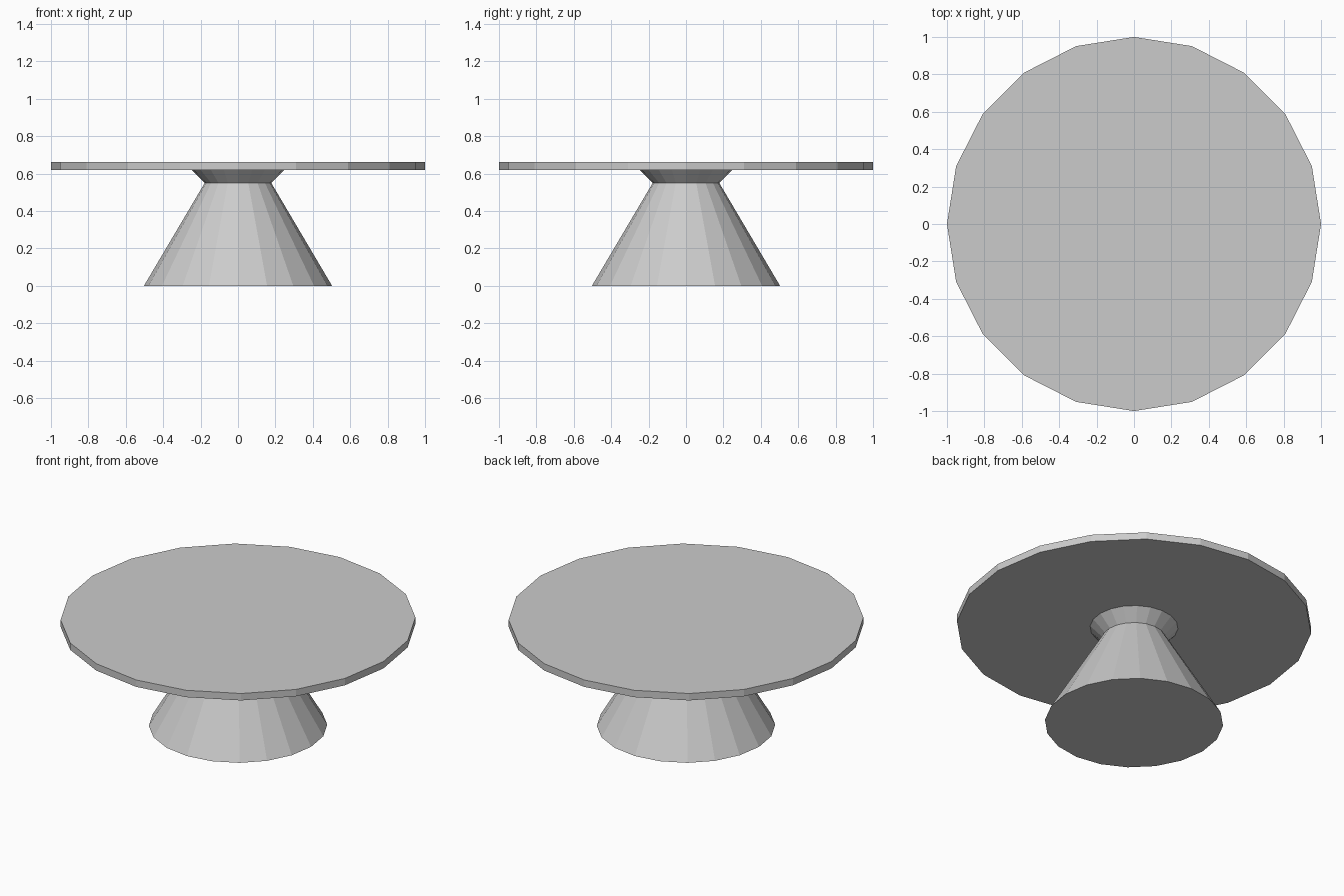
import bpy, bmesh
from math import cos, sin, tau

if "Cube" in bpy.data.objects:
    bpy.data.objects.remove(bpy.data.objects["Cube"])

SIDES = 20


def lathe(name, profile):
    """Closed solid from (radius, z) rings, listed bottom to top."""
    bm = bmesh.new()
    rings = [[bm.verts.new((r * cos(tau * i / SIDES), r * sin(tau * i / SIDES), z))
              for i in range(SIDES)] for r, z in profile]
    for low, high in zip(rings, rings[1:]):
        for i in range(SIDES):
            j = (i + 1) % SIDES
            bm.faces.new((low[i], low[j], high[j], high[i]))
    bm.faces.new(rings[0][::-1])
    bm.faces.new(rings[-1])
    mesh = bpy.data.meshes.new(name)
    bm.to_mesh(mesh)
    bm.free()
    obj = bpy.data.objects.new(name, mesh)
    bpy.context.collection.objects.link(obj)
    return obj


# Tapered foot with a narrow neck flaring out under the top
lathe("pedestal", [(0.503, 0), (0.178, 0.55), (0.248, 0.62)])

# Thin round slab
lathe("table_top", [(1, 0.62), (1, 0.663)])
